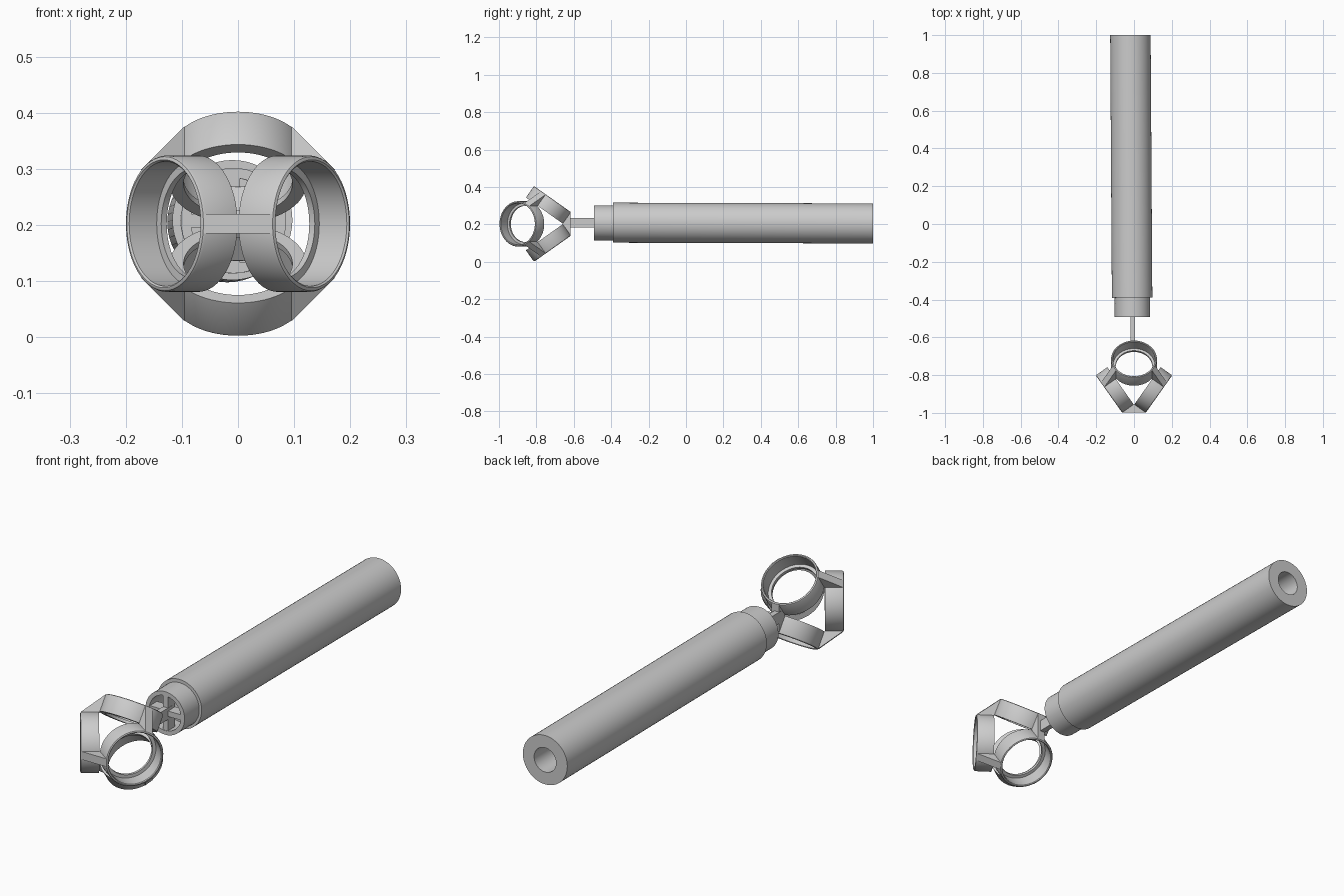
import bpy, bmesh
from math import pi, cos, sin, radians, sqrt
from mathutils import Vector
from itertools import combinations

if "Cube" in bpy.data.objects:
    bpy.data.objects.remove(bpy.data.objects["Cube"])


def finish(name, bm, smooth=True):
    bmesh.ops.recalc_face_normals(bm, faces=bm.faces)
    me = bpy.data.meshes.new(name)
    bm.to_mesh(me)
    bm.free()
    ob = bpy.data.objects.new(name, me)
    bpy.context.collection.objects.link(ob)
    if smooth:
        bpy.ops.object.select_all(action='DESELECT')
        ob.select_set(True)
        bpy.context.view_layer.objects.active = ob
        bpy.ops.object.shade_smooth_by_angle(angle=radians(30))
    return ob


def lathe(name, profile, origin, axis, segs=64):
    """Revolve a closed (radius, distance) profile about an axis."""
    rot = Vector(axis).to_track_quat('Z', 'Y')
    bm = bmesh.new()
    loops = []
    for i in range(segs):
        a = 2 * pi * i / segs
        loops.append([bm.verts.new(Vector(origin) + rot @ Vector((r * cos(a), r * sin(a), t)))
                      for r, t in profile])
    n = len(profile)
    for i in range(segs):
        p, q = loops[i], loops[(i + 1) % segs]
        for j in range(n):
            k = (j + 1) % n
            bm.faces.new((p[j], q[j], q[k], p[k]))
    return finish(name, bm)


def box(name, center, size):
    bm = bmesh.new()
    bmesh.ops.create_cube(bm, size=1)
    for v in bm.verts:
        v.co = Vector(center) + Vector([a * b for a, b in zip(v.co, size)])
    return finish(name, bm, False)


# four capsule rings facing out from the corners of a tetrahedron
C = Vector((0, -0.807, 0.2025))
s, c = sqrt(2 / 3), sqrt(1 / 3)
dirs = [Vector(d) for d in ((s, -c, 0), (-s, -c, 0), (0, c, s), (0, c, -s))]
R, T0, T1 = 0.1215, 0.087, 0.162
ring_profile = [(0.097, T0), (R, T0), (R, T1 - 0.006), (R - 0.002, T1 - 0.002),
                (R - 0.006, T1), (0.114, T1), (0.111, T1 - 0.003),
                (0.111, T0 + 0.012), (0.097, T0 + 0.012)]
for i, d in enumerate(dirs):
    lathe(f"capsule_ring_{i + 1}", ring_profile, C, d)

# wedge struts filling the gap between every pair of rings
for i, (a, b) in enumerate(combinations(dirs, 2)):
    n = (a + b).normalized()
    w = a.cross(b).normalized() * 0.0175
    tri = []
    for d in (a, b):
        out = (n - d * n.dot(d)).normalized()
        tri.append(C + d * (T1 - 0.003) + out * (R - 0.001))
        tri.append(C + d * (T0 + 0.002) + out * (R - 0.004))
    poly = [tri[0], tri[1], tri[3], tri[2]]
    bm = bmesh.new()
    f = bm.faces.new([bm.verts.new(p - w) for p in poly])
    ext = bmesh.ops.extrude_face_region(bm, geom=[f])
    bmesh.ops.translate(bm, vec=w * 2, verts=[v for v in ext['geom']
                                              if isinstance(v, bmesh.types.BMVert)])
    if f.is_valid is False:
        bmesh.ops.holes_fill(bm, edges=bm.edges)
    finish(f"ring_strut_{i + 1}", bm, False)

# handle: long tube, stepped collar
axis = Vector((-0.009, 1.39, -0.004)).normalized()
lathe("handle_tube", [(0.053, 0), (0.107, 0), (0.107, 1.39), (0.053, 1.39)],
      (-0.010, -0.39, 0.209), axis, 48)
lathe("handle_collar", [(0.076, 0), (0.094, 0), (0.094, 0.105), (0.076, 0.105)],
      (-0.008, -0.492, 0.208), axis, 48)

# cross spokes in the collar mouth and the stem carrying the rings
box("spoke_vertical", (-0.008, -0.465, 0.208), (0.024, 0.05, 0.16))
box("spoke_horizontal", (-0.008, -0.465, 0.208), (0.16, 0.05, 0.024))
box("stem", (-0.007, -0.545, 0.208), (0.024, 0.17, 0.05))
